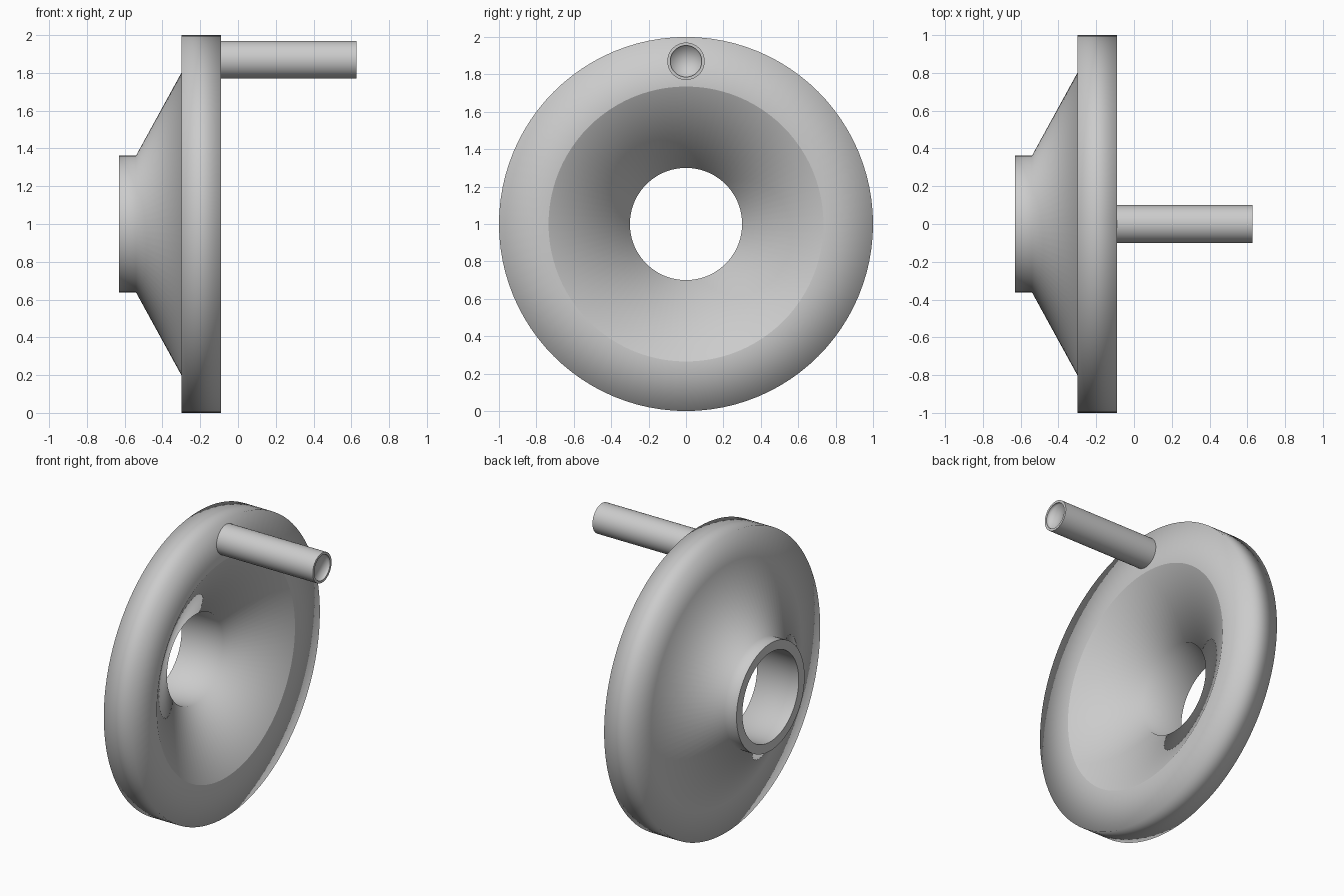
import bpy, bmesh, math
from mathutils import Matrix, Vector

if "Cube" in bpy.data.objects:
    bpy.data.objects.remove(bpy.data.objects["Cube"])


def lathe_x(name, profile, centre_z, segments, sharp=(), closed=True):
    """Revolve (x, radius) points around an axis parallel to X."""
    bm = bmesh.new()
    rings = []
    for x, r in profile:
        if r == 0:
            rings.append([bm.verts.new((x, 0, centre_z))] * segments)
            continue
        rings.append([bm.verts.new((x, r * math.sin(2 * math.pi * i / segments),
                                    centre_z + r * math.cos(2 * math.pi * i / segments)))
                      for i in range(segments)])
    count = len(rings) if closed else len(rings) - 1
    for k in range(count):
        a, b = rings[k], rings[(k + 1) % len(rings)]
        for i in range(segments):
            j = (i + 1) % segments
            quad = list(dict.fromkeys((a[i], a[j], b[j], b[i])))
            bm.faces.new(quad).smooth = True
    bmesh.ops.recalc_face_normals(bm, faces=bm.faces)
    # Keep the chosen profile corners crisp
    for k in sharp:
        for i in range(segments):
            edge = bm.edges.get((rings[k][i], rings[k][(i + 1) % segments]))
            if edge:
                edge.smooth = False
    mesh = bpy.data.meshes.new(name)
    bm.to_mesh(mesh)
    bm.free()
    obj = bpy.data.objects.new(name, mesh)
    bpy.context.collection.objects.link(obj)
    return obj


# Dished wheel: bored hub, conical web and solid rim
wheel_profile = [(-0.63, 0.30), (-0.63, 0.362), (-0.54, 0.362), (-0.30, 0.80),
                 (-0.30, 1.0), (-0.09, 1.0), (-0.09, 0.735), (-0.32, 0.30)]
lathe_x("wheel", wheel_profile, 1.0, 96, sharp=(0, 1, 6))

# Crank handle with a shallow recess in its end
handle_profile = [(-0.15, 0), (-0.15, 0.1), (0.627, 0.1), (0.627, 0.084),
                  (0.605, 0.084), (0.605, 0)]
lathe_x("crank_handle", handle_profile, 1.87, 48, sharp=(1, 2, 3), closed=False)
